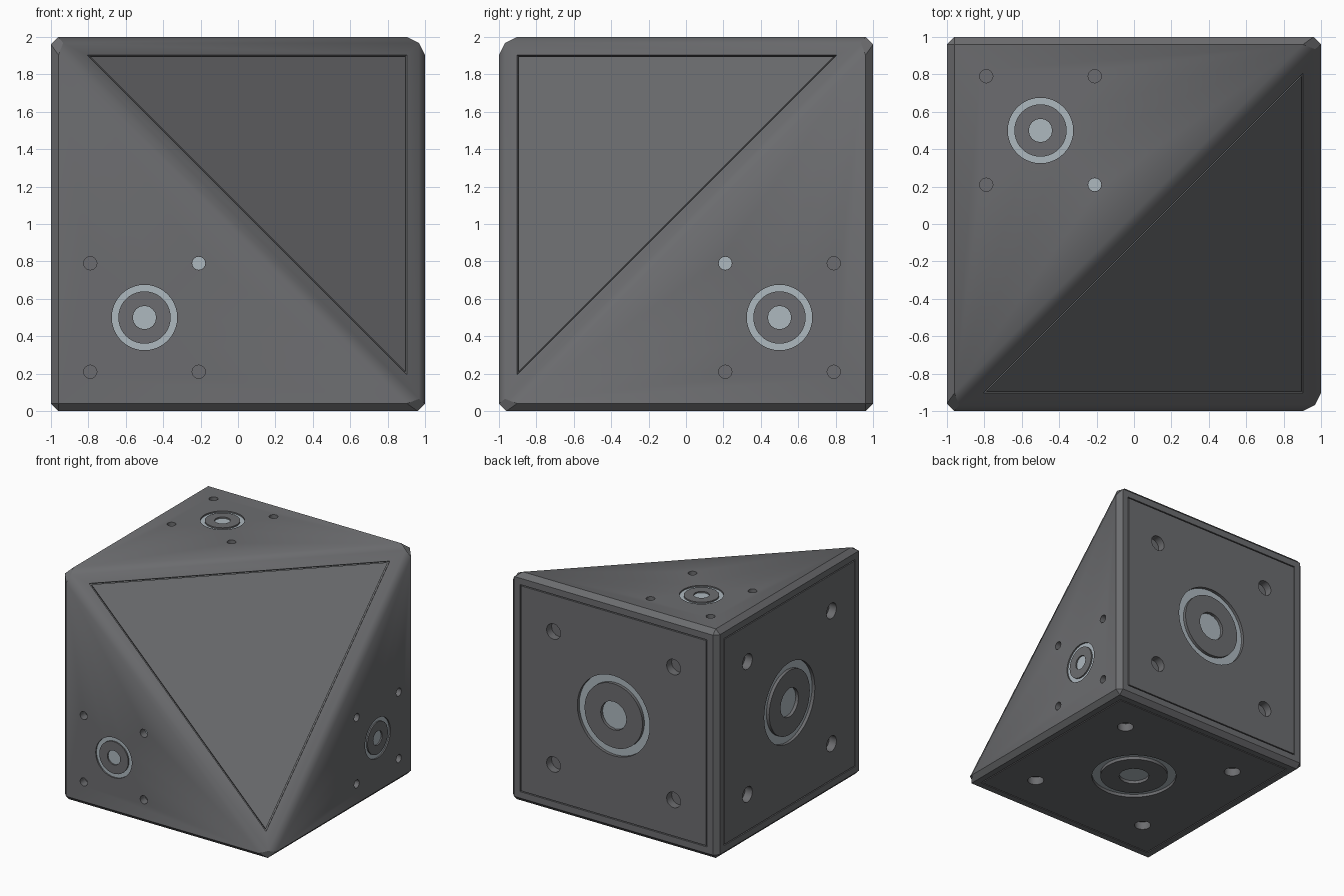
import bpy, bmesh, math
from mathutils import Vector, Matrix

if "Cube" in bpy.data.objects:
    bpy.data.objects.remove(bpy.data.objects["Cube"])


def material(name, rgb):
    m = bpy.data.materials.new(name)
    m.diffuse_color = (*rgb, 1)
    m.use_nodes = True
    m.node_tree.nodes["Principled BSDF"].inputs["Base Color"].default_value = m.diffuse_color
    return m


shell_mat = material("dark_grey", (0.150, 0.152, 0.160))
light_mat = material("pale_grey", (0.42, 0.48, 0.52))


def to_object(bm, name, mat):
    bmesh.ops.recalc_face_normals(bm, faces=bm.faces)
    me = bpy.data.meshes.new(name)
    bm.to_mesh(me)
    bm.free()
    me.materials.append(mat)
    ob = bpy.data.objects.new(name, me)
    bpy.context.collection.objects.link(ob)
    return ob


def frame(origin, normal, tangent):
    n, t = Vector(normal).normalized(), Vector(tangent).normalized()
    m = Matrix((t, n.cross(t), n)).transposed().to_4x4()
    m.translation = Vector(origin)
    return m


def prism(bm, m, r_out, r_in, z0, z1, n, phase=0.0, at=(0, 0)):
    """n-sided prism, hollow when r_in > 0, placed in the frame of a face."""
    def loop(r, z):
        return [bm.verts.new(m @ Vector((at[0] + r * math.cos(phase + math.tau * i / n),
                                         at[1] + r * math.sin(phase + math.tau * i / n), z)))
                for i in range(n)]
    if r_in > 0:
        loops = [loop(r_out, z0), loop(r_out, z1), loop(r_in, z1), loop(r_in, z0)]
        pairs = list(zip(loops, loops[1:] + loops[:1]))
    else:
        loops = [loop(r_out, z0), loop(r_out, z1)]
        pairs = [loops]
        bm.faces.new(loops[0])
        bm.faces.new(loops[1])
    for a, b in pairs:
        for i in range(n):
            j = (i + 1) % n
            bm.faces.new((a[i], a[j], b[j], b[i]))


# cube with one corner sliced off, all edges chamfered
bm = bmesh.new()
for x in (-1, 1):
    for y in (-1, 1):
        for z in (0, 2):
            if (x, y, z) != (1, -1, 2):
                bm.verts.new((x, y, z))
bmesh.ops.convex_hull(bm, input=bm.verts)
bmesh.ops.dissolve_limit(bm, angle_limit=0.01, verts=bm.verts, edges=bm.edges)
body = to_object(bm, "cut_cube_body", shell_mat)
bevel = body.modifiers.new("chamfer", 'BEVEL')
bevel.width = 0.04
bevel.segments = 1
bevel.limit_method = 'NONE'

# faces: name, centre, normal, tangent, scale of the port pattern
faces = [
    ("front", (-.5, -1, .5), (0, -1, 0), (1, 0, 0), .5),
    ("right", (1, .5, .5), (1, 0, 0), (0, -1, 0), .5),
    ("top", (-.5, .5, 2), (0, 0, 1), (1, 0, 0), .5),
    ("back", (0, 1, 1), (0, 1, 0), (1, 0, 0), 1),
    ("left", (-1, 0, 1), (-1, 0, 0), (0, 1, 0), 1),
    ("bottom", (0, 0, 0), (0, 0, -1), (1, 0, 0), 1),
]
inner_hole = {"front": (-.21, -1, .79), "right": (1, .21, .79), "top": (-.21, .21, 2)}

cut = bmesh.new()
for name, origin, normal, tangent, s in faces:
    m = frame(origin, normal, tangent)
    depth = 0.03 * s
    ring_r, ring_in, disc_r = .35 * s, .28 * s, .125 * s
    # recesses for the ring and the centre disc
    prism(cut, m, ring_r, ring_in, -depth, .05, 40)
    prism(cut, m, disc_r, 0, -depth, .05, 16)
    # four screw holes
    for sx in (-1, 1):
        for sy in (-1, 1):
            prism(cut, m, .065 * s + .003, 0, -.07, .05, 16, at=(.58 * s * sx, .58 * s * sy))
    # square groove around the full faces
    if s == 1:
        q = math.sqrt(2)
        prism(cut, m, .904 * q, .895 * q, -.02, .03, 4, math.pi / 4)
    # pale inserts on the recess floors
    ins = bmesh.new()
    prism(ins, m, ring_r, ring_in, -depth - .005, -depth + .003, 40)
    prism(ins, m, disc_r, 0, -depth - .005, -depth + .003, 16)
    if name in inner_hole:
        mh = frame(inner_hole[name], normal, tangent)
        prism(ins, mh, .035, 0, -.075, -.066, 16)
    to_object(ins, name + "_port_insert", light_mat)

# triangular groove on the sliced face
centre = Vector((1 / 3, -1 / 3, 4 / 3))
m = frame(centre, (1, -1, 1), Vector((-.8, -.9, 1.9)) - centre)
prism(cut, m, 1.395, 1.375, -.02, .03, 3)

cutter = to_object(cut, "recess_cutter", shell_mat)
cutter.hide_render = True
boolean = body.modifiers.new("recesses", 'BOOLEAN')
boolean.operation = 'DIFFERENCE'
boolean.solver = 'EXACT'
boolean.object = cutter

# apply, then smooth the soft edges of the slice
bpy.context.view_layer.objects.active = body
body.select_set(True)
for mod in ("chamfer", "recesses"):
    bpy.ops.object.modifier_apply(modifier=mod)
bpy.data.objects.remove(cutter)
bpy.ops.object.shade_smooth_by_angle(angle=math.radians(32))
